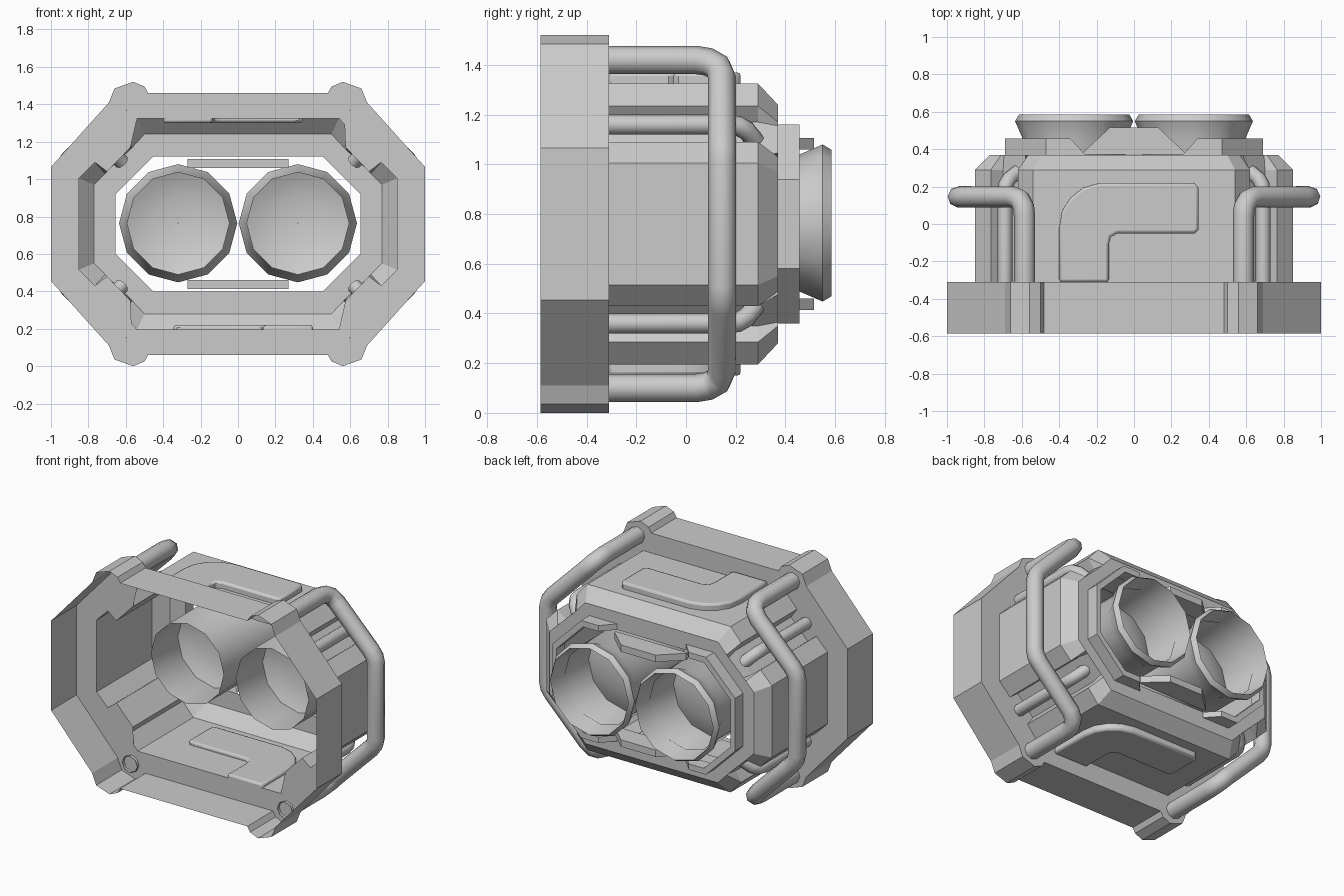
import bpy, bmesh, math

if "Cube" in bpy.data.objects:
    bpy.data.objects.remove(bpy.data.objects["Cube"])

CZ = 0.76  # height of the central axis


def grid(name, rows, close_u=False, close_v=True, caps=False, smooth=None):
    """Skin a list of point rows into a mesh."""
    bm = bmesh.new()
    vs = [[bm.verts.new(p) for p in r] for r in rows]
    nu, nv = len(rows), len(rows[0])
    for i in range(nu if close_u else nu - 1):
        for j in range(nv if close_v else nv - 1):
            a, b = vs[i], vs[(i + 1) % nu]
            k = (j + 1) % nv
            bm.faces.new((a[j], a[k], b[k], b[j]))
    if caps:
        bm.faces.new(vs[0])
        bm.faces.new(vs[-1])
    bmesh.ops.recalc_face_normals(bm, faces=bm.faces)
    me = bpy.data.meshes.new(name)
    bm.to_mesh(me)
    bm.free()
    ob = bpy.data.objects.new(name, me)
    bpy.context.collection.objects.link(ob)
    if smooth:
        shade(ob, smooth)
    return ob


def shade(ob, angle):
    bpy.ops.object.select_all(action='DESELECT')
    ob.select_set(True)
    bpy.context.view_layer.objects.active = ob
    bpy.ops.object.shade_smooth_by_angle(angle=math.radians(angle))


def around(quad, y):
    """Mirror a quarter profile (x, dz) into a full loop at depth y."""
    right = quad + [(x, -z) for x, z in reversed(quad)]
    loop = right + [(-x, z) for x, z in reversed(right)]
    return [(x, y, CZ + z) for x, z in loop]


def pipe(name, pts, r):
    cu = bpy.data.curves.new(name, 'CURVE')
    cu.dimensions = '3D'
    cu.bevel_depth = r
    cu.bevel_resolution = 2
    sp = cu.splines.new('POLY')
    sp.points.add(len(pts) - 1)
    for p, c in zip(sp.points, pts):
        p.co = (*c, 1)
    sp.use_smooth = True
    tmp = bpy.data.objects.new(name, cu)
    me = bpy.data.meshes.new_from_object(tmp)
    bpy.data.objects.remove(tmp)
    ob = bpy.data.objects.new(name, me)
    bpy.context.collection.objects.link(ob)
    shade(ob, 50)


# Housing: collar with corner lugs, flange, grooved body, chamfer, end wall
collar = [(.48, .70), (.50, .735), (.56, .76), (.66, .725), (.69, .65), (1.0, .305)]
body = [(.54, .565), (.62, .475), (.575, .41), (.70, .28), (.765, .33), (.85, .245)]
inset = [(.50, .48), (.565, .41), (.58, .395), (.695, .285), (.71, .27), (.77, .21)]
hole = [(.455 + .04 * i, .36 - .04 * i) for i in range(6)]
grid("housing", [around(collar, -.585), around(collar, -.31), around(body, -.31),
                 around(body, .29), around(inset, .37), around(hole, .37)])

for s, side in ((1, "right"), (-1, "left")):
    # Bezel half with slanted ends
    rows = []
    outer = [(0, .4), (.47, .4), (.69, .18), (.69, -.18), (.47, -.4), (0, -.4)]
    inner = [(0, .36), (.455, .36), (.655, .16), (.655, -.16), (.455, -.36), (0, -.36)]
    for (ox, oz), (ix, iz) in zip(outer, inner):
        rows.append([(s * (x or e), y, CZ + z) for x, z, y, e in
                     ((ox, oz, .37, .26), (ox, oz, .457, .34),
                      (ix, iz, .457, .34), (ix, iz, .37, .26))])
    grid("bezel_" + side, rows, caps=True)

    # Barrel: twelve-sided tube with flared rim
    cx = s * .32
    def ring(r, y):
        return [(cx + r * math.cos(a * math.pi / 6), y, CZ + .004 + r * math.sin(a * math.pi / 6))
                for a in range(12)]
    grid("barrel_" + side, [ring(.275, -.09), ring(.275, .455), ring(.316, .55),
                            ring(.295, .585), ring(.27, .46)], smooth=35)
    # Domed disc closing the barrel
    grid("barrel_disc_" + side, [ring(.275, .20), ring(.22, .225), ring(.14, .245), ring(.05, .255),
                                 ring(.002, .256)], smooth=60)

    # Guard pipe wrapping the side
    half = [(.585, -.33, .66), (.585, .04, .66), (.59, .09, .652), (.61, .13, .63),
            (.645, .145, .59), (.90, .145, .335), (.93, .145, .295), (.94, .145, .25)]
    path = half + [(x, y, -z) for x, y, z in reversed(half)]
    pipe("guard_pipe_" + side, [(s * x, y, CZ + z) for x, y, z in path], .057)

    # Small pipes lying in the corner grooves
    for t, lev in ((1, "upper"), (-1, "lower")):
        pts = [(.69, -.31, .40), (.69, .17, .40), (.685, .21, .395), (.665, .245, .375), (.62, .28, .33)]
        pipe(f"groove_pipe_{lev}_{side}", [(s * x, y, CZ + t * z) for x, y, z in pts], .04)

# Raised hooked panels and wedge plates, top and bottom
hook = [(-.40, -.31), (-.40, -.02), (-.385, .07), (-.34, .14), (-.27, .195), (-.18, .22),
        (.32, .22), (.345, .20), (.345, -.03), (.325, -.05), (-.09, -.05), (-.125, -.07),
        (-.135, -.11), (-.135, -.31)]
wedge = [(-.27, .372), (-.27, .385), (-.13, .515), (.13, .515), (.27, .385), (.27, .372)]
for t, lev in ((1, "top"), (-1, "bottom")):
    panel = grid("panel_" + lev, [[(t * x, y, CZ + t * z) for x, y in hook] for z in (.54, .61)], caps=True)
    bev = panel.modifiers.new("edge", 'BEVEL')
    bev.width = .014
    bev.segments = 2
    bev.limit_method = 'ANGLE'
    bev.angle_limit = math.radians(50)
    shade(panel, 35)
    grid("wedge_plate_" + lev, [[(x, y, CZ + t * z) for x, y in wedge] for z in (.30, .347)], caps=True)
